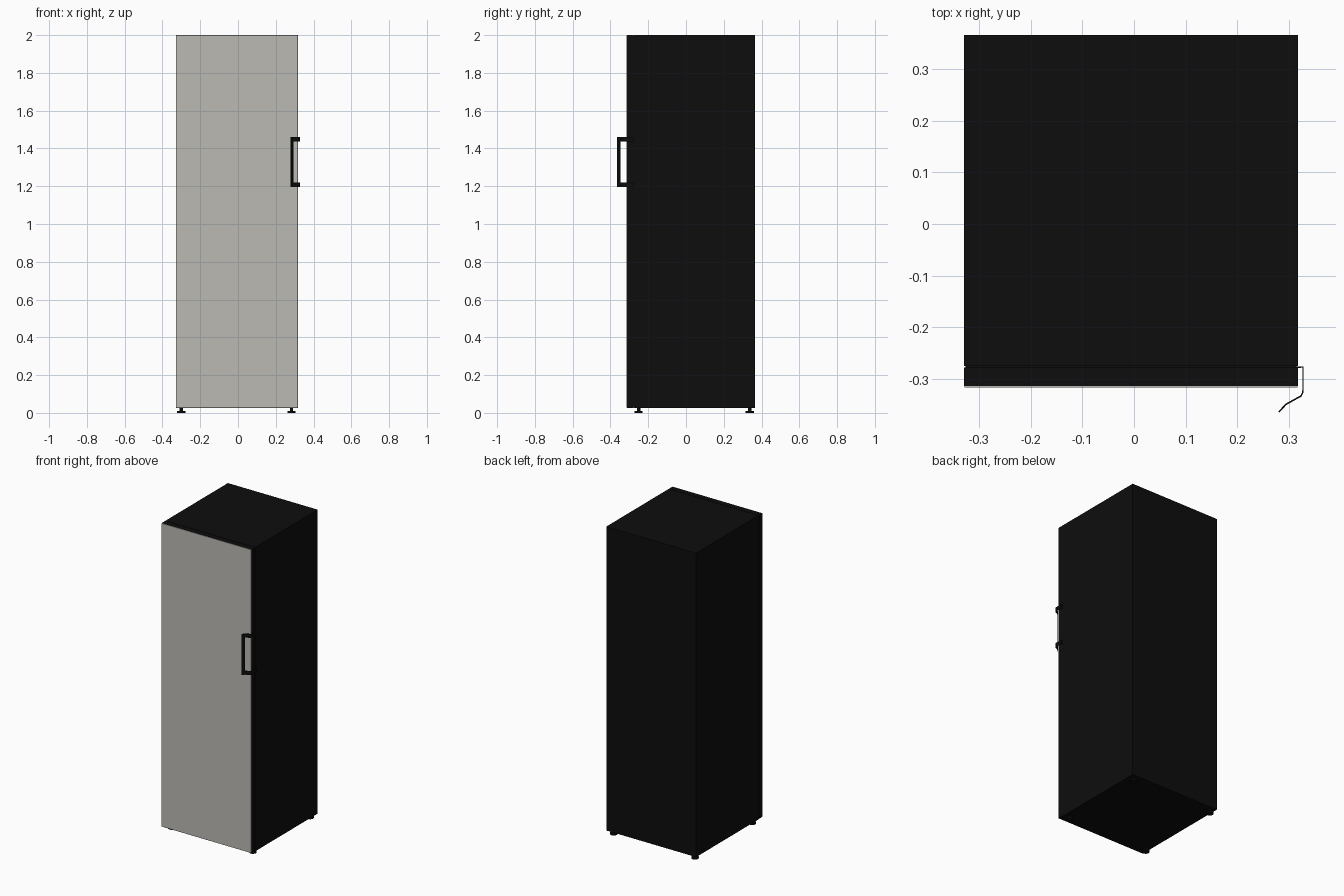
import bpy, bmesh
from mathutils import Matrix

if "Cube" in bpy.data.objects:
    bpy.data.objects.remove(bpy.data.objects["Cube"])


def material(name, rgb):
    m = bpy.data.materials.new(name)
    m.diffuse_color = (*rgb, 1)
    m.use_nodes = True
    m.node_tree.nodes["Principled BSDF"].inputs["Base Color"].default_value = m.diffuse_color
    return m


BLACK = material("black", (0.004, 0.004, 0.004))
STEEL = material("warm grey steel", (0.5, 0.488, 0.455))


def finish(name, bm, mat):
    bmesh.ops.recalc_face_normals(bm, faces=bm.faces[:])
    me = bpy.data.meshes.new(name)
    bm.to_mesh(me)
    bm.free()
    me.materials.append(mat)
    ob = bpy.data.objects.new(name, me)
    bpy.context.collection.objects.link(ob)
    return ob


def box(name, lo, hi, mat):
    bm = bmesh.new()
    size = [b - a for a, b in zip(lo, hi)]
    mid = [(a + b) / 2 for a, b in zip(lo, hi)]
    bmesh.ops.create_cube(bm, size=1, matrix=Matrix.Translation(mid) @ Matrix.Diagonal((*size, 1)))
    return finish(name, bm, mat)


X0, X1 = -0.329, 0.317

# Cabinet, recessed door seal and door slab
box("cabinet", (X0, -0.275, 0.025), (X1, 0.366, 2.0), BLACK)
box("door_seal", (X0 + 0.003, -0.28, 0.029), (X1 - 0.003, -0.27, 1.997), BLACK)
box("door", (X0, -0.313, 0.027), (X1, -0.278, 2.0), BLACK)

# Thin steel sheet on the door front
box("door_front_panel", (X0 + 0.001, -0.316, 0.029), (X1 - 0.001, -0.312, 1.999), STEEL)

# Handle: bent sheet with two arms wrapping the door edge and an upright grip
profile = [(0.314, -0.277), (0.327, -0.277), (0.327, -0.325), (0.323, -0.333),
           (0.310, -0.340), (0.294, -0.349), (0.280, -0.364)]
levels = [1.195, 1.220, 1.436, 1.461]
bm = bmesh.new()
grid = [[bm.verts.new((x, y, z)) for z in levels] for x, y in profile]
for i in range(len(profile) - 1):
    for j in range(3):
        if j != 1 or i == len(profile) - 2:
            bm.faces.new((grid[i][j], grid[i + 1][j], grid[i + 1][j + 1], grid[i][j + 1]))
handle = finish("door_handle", bm, BLACK)
mod = handle.modifiers.new("thickness", 'SOLIDIFY')
mod.thickness = 0.003
mod.offset = 0

# Levelling feet: round pad with a narrower stem
for sx, side in ((-0.301, "left"), (0.283, "right")):
    for y, end in ((-0.251, "front"), (0.337, "back")):
        bm = bmesh.new()
        for r, z0, z1 in ((0.022, 0.0, 0.010), (0.009, 0.009, 0.028)):
            bmesh.ops.create_cone(bm, cap_ends=True, segments=24, radius1=r, radius2=r,
                                  depth=z1 - z0,
                                  matrix=Matrix.Translation((sx, y, (z0 + z1) / 2)))
        foot = finish(f"{end}_{side}_foot", bm, BLACK)
        bpy.ops.object.select_all(action='DESELECT')
        foot.select_set(True)
        bpy.context.view_layer.objects.active = foot
        bpy.ops.object.shade_smooth_by_angle()
